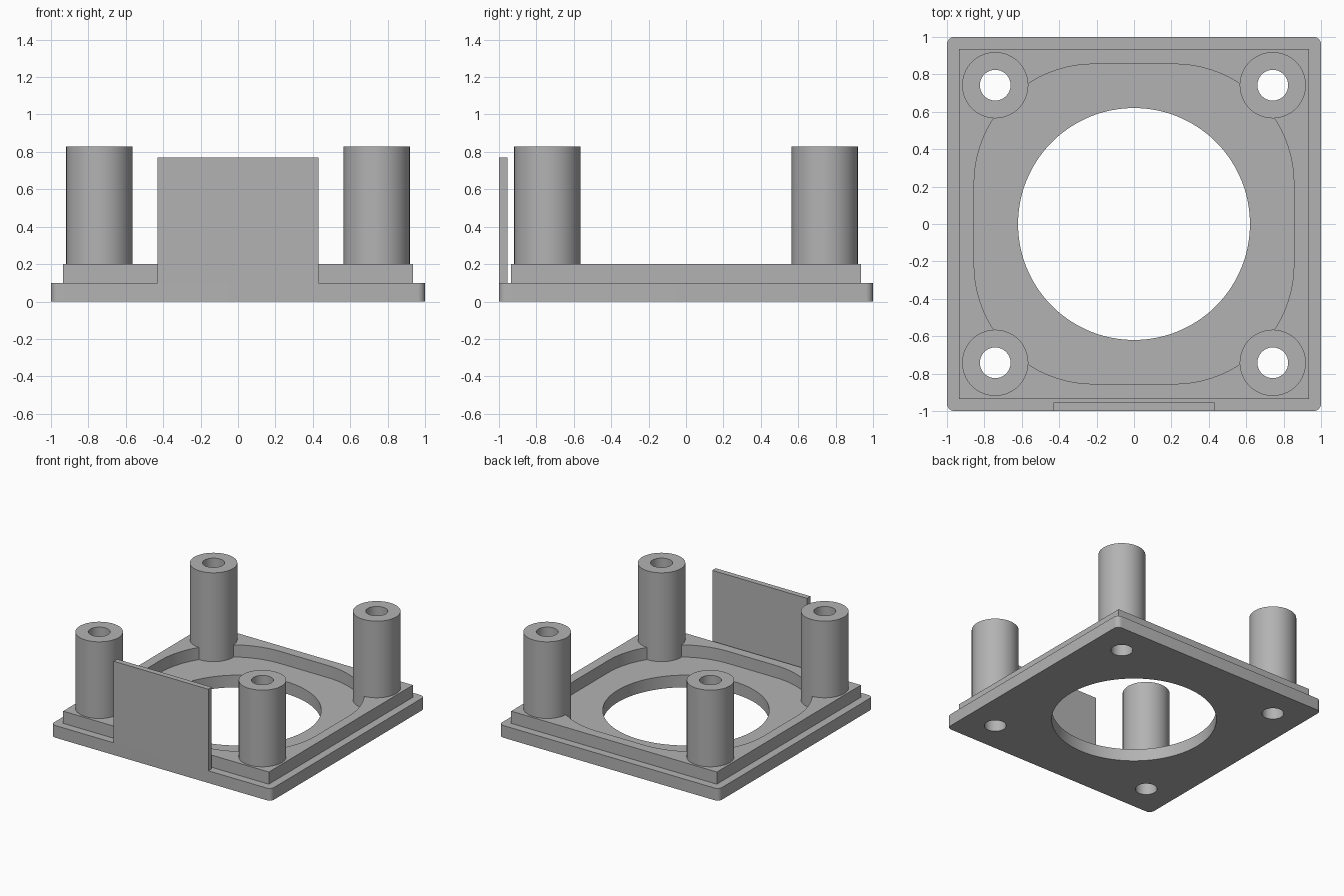
import bpy, bmesh, math

cube = bpy.data.objects.get("Cube")
if cube:
    bpy.data.objects.remove(cube, do_unlink=True)

GREY = (0.45, 0.45, 0.45, 1)
grey = bpy.data.materials.new("plain grey")
grey.use_nodes = True
grey.diffuse_color = GREY
grey.node_tree.nodes["Principled BSDF"].inputs["Base Color"].default_value = GREY

POST = 0.742          # post centre offset in x and y
POST_R, BORE_R = 0.177, 0.082
BASE_Z, RIM_Z, POST_Z, TAB_Z = 0.1, 0.2, 0.83, 0.77
CORNERS = [("front_right", -1, -1), ("front_left", 1, -1),
           ("back_right", -1, 1), ("back_left", 1, 1)]


def outline(hx, hy, r, steps):
    """Rounded rectangle; a circle when the radius equals both half sizes."""
    if r == 0:
        return [(hx, hy), (-hx, hy), (-hx, -hy), (hx, -hy)]
    pts = []
    for i, (sx, sy) in enumerate([(1, 1), (-1, 1), (-1, -1), (1, -1)]):
        for k in range(steps + 1):
            a = math.pi / 2 * (i + k / steps)
            pts.append((sx * (hx - r) + r * math.cos(a), sy * (hy - r) + r * math.sin(a)))
    return pts


def prism(name, hx, hy, z0, z1, r=0, steps=16, x=0, y=0):
    bm = bmesh.new()
    verts = [bm.verts.new((x + px, y + py, z0)) for px, py in outline(hx, hy, r, steps)]
    bmesh.ops.remove_doubles(bm, verts=verts, dist=1e-5)
    face = bm.faces.new(bm.verts[:])
    top = bmesh.ops.extrude_face_region(bm, geom=[face])["geom"]
    bmesh.ops.translate(bm, vec=(0, 0, z1 - z0),
                        verts=[g for g in top if isinstance(g, bmesh.types.BMVert)])
    bmesh.ops.recalc_face_normals(bm, faces=bm.faces[:])
    mesh = bpy.data.meshes.new(name)
    bm.to_mesh(mesh)
    bm.free()
    mesh.materials.append(grey)
    obj = bpy.data.objects.new(name, mesh)
    bpy.context.collection.objects.link(obj)
    return obj


def cylinder(name, r, z0, z1, x=0, y=0, steps=16):
    return prism(name, r, r, z0, z1, r, steps, x, y)


def select(obj):
    bpy.ops.object.select_all(action='DESELECT')
    obj.select_set(True)
    bpy.context.view_layer.objects.active = obj


def cut(obj, cutter):
    mod = obj.modifiers.new("cut", 'BOOLEAN')
    mod.operation, mod.solver, mod.object = 'DIFFERENCE', 'EXACT', cutter
    select(obj)
    bpy.ops.object.modifier_apply(modifier=mod.name)
    bpy.data.objects.remove(cutter, do_unlink=True)


# Base plate with the large round opening
base = prism("base_plate", 1, 1, 0, BASE_Z, 0.04, 6)
cut(base, cylinder("opening_cutter", 0.62, -1, 1, steps=32))

# Raised rim with a rounded pocket
rim = prism("raised_rim", 0.935, 0.935, BASE_Z, RIM_Z)
cut(rim, prism("pocket_cutter", 0.855, 0.855, 0, 1, 0.64, 20))

# Hollow posts, seated through the rim, with bores through the base
parts = [base, rim]
for label, sx, sy in CORNERS:
    x, y = sx * POST, sy * POST
    cut(base, cylinder("bore_cutter", BORE_R, -1, 2, x, y))
    cut(rim, cylinder("seat_cutter", POST_R, 0, 1, x, y))
    post = cylinder("post_" + label, POST_R, BASE_Z, POST_Z, x, y)
    cut(post, cylinder("bore_cutter", BORE_R, -1, 2, x, y))
    parts.append(post)

# Upright tab flush with the front edge
parts.append(prism("front_tab", 0.43, 0.0225, BASE_Z, TAB_Z, y=-0.9775))

for part in parts:
    select(part)
    bpy.ops.object.shade_smooth_by_angle(angle=math.radians(30))
